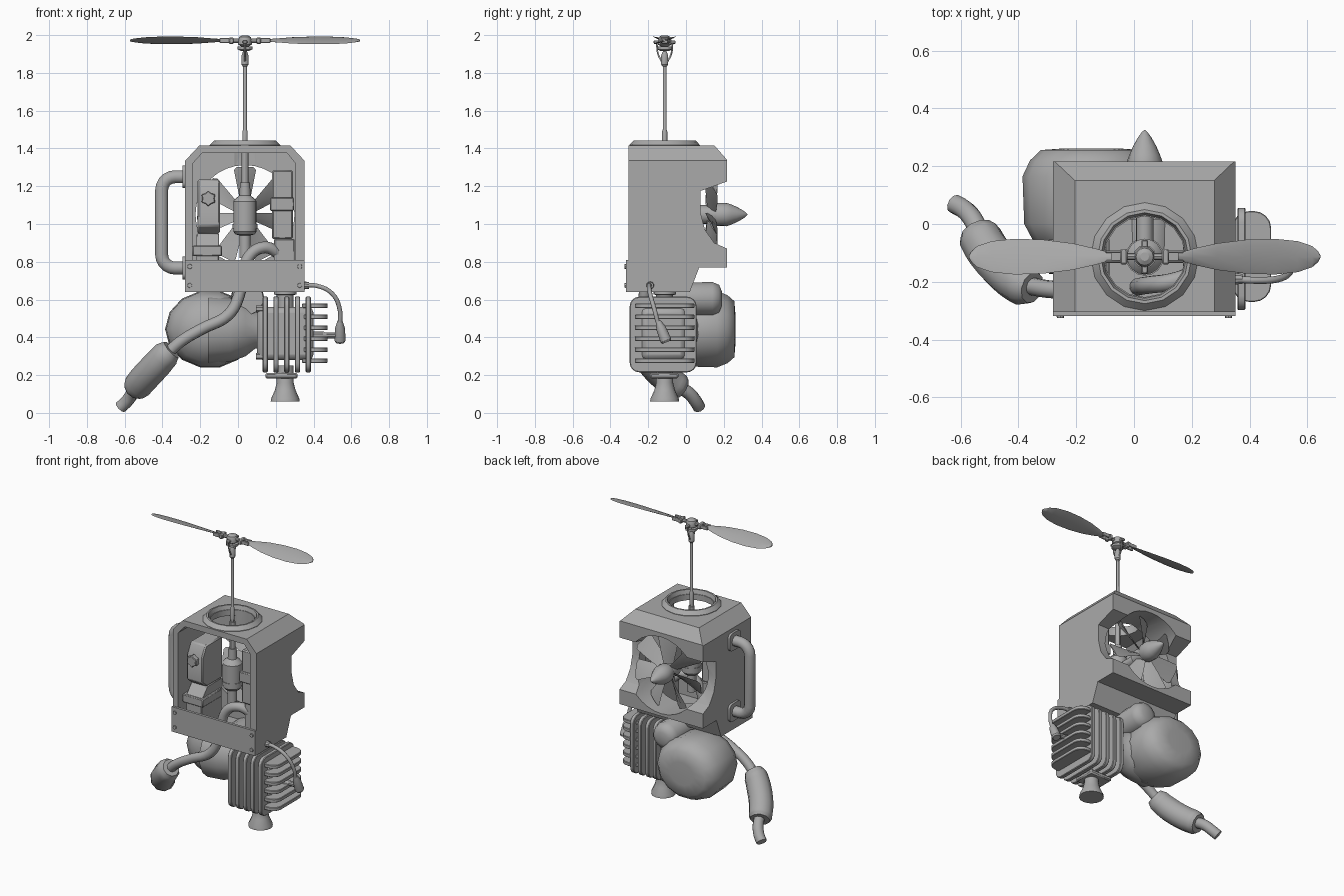
import bpy, bmesh, math
from mathutils import Vector, Matrix

if "Cube" in bpy.data.objects:
    bpy.data.objects.remove(bpy.data.objects["Cube"])

GREY = bpy.data.materials.new("plain grey")
GREY.diffuse_color = (0.4, 0.4, 0.4, 1)
GREY.use_nodes = True
GREY.node_tree.nodes["Principled BSDF"].inputs["Base Color"].default_value = GREY.diffuse_color
CX, CY, FZ = 0.037, -0.113, 1.05          # rotor axis and fan height


def shade(ob, angle):
    bpy.ops.object.select_all(action='DESELECT')
    ob.select_set(True)
    bpy.context.view_layer.objects.active = ob
    bpy.ops.object.shade_smooth_by_angle(angle=math.radians(angle))


def finish(name, bm, bevel=0, angle=30, seg=1):
    bmesh.ops.recalc_face_normals(bm, faces=bm.faces)
    me = bpy.data.meshes.new(name)
    bm.to_mesh(me)
    bm.free()
    ob = bpy.data.objects.new(name, me)
    bpy.context.collection.objects.link(ob)
    me.materials.append(GREY)
    shade(ob, angle)
    if bevel:
        m = ob.modifiers.new("bevel", 'BEVEL')
        m.width, m.segments = bevel, seg
    return ob


def box(name, x, y, z, bevel=0, seg=1):
    bm = bmesh.new()
    bmesh.ops.create_cube(bm, size=1)
    for v in bm.verts:
        v.co = [a + (b - a) * (c + .5) for (a, b), c in zip((x, y, z), v.co)]
    return finish(name, bm, bevel, seg=seg)


def prism(name, pts, axis, lo, hi, bevel=0):
    """Extrude a 2D outline along one axis."""
    bm = bmesh.new()
    place = {'x': lambda p, d: (d, p[0], p[1]), 'y': lambda p, d: (p[0], d, p[1]),
             'z': lambda p, d: (p[0], p[1], d)}[axis]
    f = bm.faces.new([bm.verts.new(place(p, lo)) for p in pts])
    ext = bmesh.ops.extrude_face_region(bm, geom=[f])
    move = Vector(place((0, 0), hi - lo))
    bmesh.ops.translate(bm, vec=move, verts=[v for v in ext['geom'] if isinstance(v, bmesh.types.BMVert)])
    return finish(name, bm, bevel)


def rounded(a, b, c, d, r, n=4):
    """Rounded rectangle outline between (a, c) and (b, d)."""
    out = []
    for k, (u, v) in enumerate(((b - r, d - r), (a + r, d - r), (a + r, c + r), (b - r, c + r))):
        for i in range(n + 1):
            t = math.pi / 2 * (k + i / n)
            out.append((u + r * math.cos(t), v + r * math.sin(t)))
    return out


def skin(bm, rings):
    for a, b in zip(rings, rings[1:]):
        for i in range(len(a)):
            j = (i + 1) % len(a)
            bm.faces.new((a[i], a[j], b[j], b[i]))
    bm.faces.new(rings[0])
    bm.faces.new(rings[-1])


def lathe(name, prof, loc, axis='z', n=16, scale=(1, 1, 1), angle=30):
    """Spin (height, radius) pairs around an axis."""
    bm = bmesh.new()
    skin(bm, [[bm.verts.new((r * math.cos(2 * math.pi * i / n), r * math.sin(2 * math.pi * i / n), h))
               for i in range(n)] for h, r in prof])
    d = Vector({'x': (1, 0, 0), 'y': (0, 1, 0), 'z': (0, 0, 1)}.get(axis, axis))
    rot = Vector((0, 0, 1)).rotation_difference(d).to_matrix().to_4x4()
    bm.transform(Matrix.Translation(loc) @ Matrix.Diagonal((*scale, 1)) @ rot)
    return finish(name, bm, angle=angle)


def tube(name, pts, r, radii=None, res=5, sides=3, kind='BEZIER'):
    cu = bpy.data.curves.new(name, 'CURVE')
    cu.dimensions, cu.bevel_depth, cu.bevel_resolution = '3D', r, sides
    cu.use_fill_caps, cu.resolution_u = True, res
    sp = cu.splines.new(kind)
    knots = sp.bezier_points if kind == 'BEZIER' else sp.points
    knots.add(len(pts) - 1)
    for i, (p, c) in enumerate(zip(knots, pts)):
        if kind == 'BEZIER':
            p.co, p.handle_left_type, p.handle_right_type = c, 'AUTO', 'AUTO'
        else:
            p.co = (*c, 1)
        p.radius = radii[i] if radii else 1
    if kind == 'POLY':
        sp.use_smooth = True
    ob = bpy.data.objects.new(name, cu)
    bpy.context.collection.objects.link(ob)
    cu.materials.append(GREY)


def boolean(ob, cutter, op='DIFFERENCE'):
    m = ob.modifiers.new("cut", 'BOOLEAN')
    m.object, m.operation, m.solver = cutter, op, 'EXACT'
    bpy.context.view_layer.objects.active = ob
    bpy.ops.object.modifier_apply(modifier=m.name)
    bpy.data.objects.remove(cutter)


# housing: front outline crossed with side outline, then hollowed
shell = prism("housing", [(-.28, .64), (.352, .64), (.352, 1.335), (.278, 1.415), (-.205, 1.415), (-.28, 1.335)],
              'y', -.304, .22)
side = prism("side_cutter", [(-.4, .6), (.005, .6), (.02, .64), (.07, .77), (.217, .77), (.217, .87), (.15, .9),
                             (.1, .97), (.077, 1.06), (.077, 1.175), (.217, 1.225), (.217, 1.34), (.15, 1.416),
                             (.1, 1.5), (-.4, 1.5)], 'x', -.5, .5)
cavity = prism("cavity_cutter", [(-.24, .67), (.305, .67), (.305, 1.32), (.26, 1.375), (-.19, 1.375), (-.24, 1.32)],
               'y', -.4, .015)
boolean(shell, side, 'INTERSECT')
boolean(shell, cavity)
boolean(shell, lathe("fan_hole_cutter", [(-.1, .262), (.4, .262)], (CX, 0, FZ), 'y', 32))
boolean(shell, lathe("roof_hole_cutter", [(1.3, .14), (1.6, .14)], (CX, CY, 0), 'z', 16))
shade(shell, 25)
collar = lathe("roof_collar", [(1.405, .187), (1.418, .187), (1.443, .163)], (CX, CY, 0), 'z', 16)
boolean(collar, lathe("collar_hole_cutter", [(1.39, .137), (1.46, .157)], (CX, CY, 0), 'z', 16))
shade(collar, 25)

# front panel with screws
box("front_panel", (-.28, .352), (-.318, -.3), (.64, .81))
for x in (-.255, .327):
    for z in (.675, .775):
        lathe("panel_screw", [(-.325, .012), (-.31, .014)], (x, 0, z), 'y', 8)

# carry handle: straight runs with round corners
bend = [(-.334 - .07 * math.sin(t * math.pi / 10), CY, .07 * math.cos(t * math.pi / 10)) for t in range(6)]
path = [(-.27, CY, 1.25)] + [(x, y, 1.18 + z) for x, y, z in bend]
path += [(x, y, .837 - z) for x, y, z in reversed(bend)] + [(-.27, CY, .767)]
tube("handle", path, .036, kind='POLY')
for z in (1.25, .767):
    prism("handle_flange", rounded(CY - .06, CY + .06, z - .06, z + .06, .03), 'x', -.295, -.275)

# main shaft and gearbox
lathe("rotor_shaft", [(1.1, .018), (1.4, .018), (1.401, .014), (1.49, .014), (1.5, .010), (1.96, .010)],
      (CX, CY, 0), 'z', 12)
lathe("gearbox", [(.82, .03), (.94, .03), (.945, .05), (.96, .062), (1.12, .062), (1.135, .05), (1.15, .03),
                  (1.22, .026)], (CX, CY, 0), 'z', 16)
lathe("gearbox_band", [(.975, .066), (1.0, .066)], (CX, CY, 0), 'z', 16)
lathe("fan_shaft", [(CY, .03), (.07, .03), (.075, .05), (.165, .05)], (CX, 0, FZ), 'y', 16)

# rear fan
lathe("fan_spinner", [(.155, .056), (.165, .061), (.215, .062), (.24, .053), (.27, .04), (.3, .023), (.318, .01),
                      (.325, .002)], (CX, 0, FZ), 'y', 16, angle=50)
for k in range(7):
    bm = bmesh.new()
    rows = []
    for r, w, pitch in ((.04, .03, 50), (.14, .05, 38), (.235, .066, 28), (.252, .05, 26)):
        c, s = math.cos(math.radians(pitch)), math.sin(math.radians(pitch))
        rows.append([bm.verts.new((w * u * c - t * s, w * u * s + t * c, r))
                     for u, t in ((-1, 0), (0, .005), (1, 0), (0, -.005))])
    skin(bm, rows)
    bm.transform(Matrix.Translation((CX, .135, FZ)) @ Matrix.Rotation(2 * math.pi * k / 7, 4, 'Y'))
    finish("fan_blade", bm)

# top rotor: hub, linkage, clamps and two blades
lathe("rotor_hub", [(1.94, .02), (1.95, .036), (1.975, .036), (1.99, .03), (1.999, .015)], (CX, CY, 0), 'z', 12)
lathe("swash_plate", [(1.915, .02), (1.925, .04), (1.94, .04)], (CX, CY, 0), 'z', 12)
lathe("shaft_collar", [(1.835, .012), (1.845, .019), (1.89, .019), (1.91, .012)], (CX, CY, 0), 'z', 12)
box("rocker_bar", (CX - .012, CX + .012), (CY - .058, CY + .058), (1.955, 1.972), .004)
for s in (-1, 1):
    tube("link_rod", [(CX, CY + s * .015, 1.86), (CX, CY + s * .035, 1.9), (CX, CY + s * .042, 1.96)], .005, sides=1)
    lathe("rotor_arm", [(.02, .012), (.085, .012)], (CX, CY, 1.97), (s, 0, 0), 8)
    xs = sorted((CX + s * .06, CX + s * .085))
    box("arm_clamp", xs, (CY - .027, CY + .027), (1.953, 1.987), .005)
    for d in (-1, 1):
        ys = sorted((CY + d * .012, CY + d * .022))
        box("blade_fork", sorted((CX + s * .08, CX + s * .135)), ys, (1.958, 1.984), .003)
    bm = bmesh.new()
    rows = []
    for r, w, pitch in ((.115, .013, 20), (.17, .03, 20), (.25, .049, 20), (.35, .062, 19), (.45, .065, 18),
                        (.53, .056, 17), (.58, .038, 16), (.6, .02, 16), (.608, .005, 16)):
        p = math.radians(pitch)
        rows.append([])
        for i in range(8):
            a = 2 * math.pi * i / 8
            y, z = w * math.cos(a), .005 * math.sin(a)
            rows[-1].append(bm.verts.new((r, y * math.cos(p) - z * math.sin(p), y * math.sin(p) + z * math.cos(p))))
    skin(bm, rows)
    bm.transform(Matrix.Translation((CX, CY, 1.972)) @ Matrix.Rotation(0 if s > 0 else math.pi, 4, 'Z'))
    finish("rotor_blade", bm, angle=60)

# fuel canister on the left inside, with a lobed cap
prism("canister", [(-.25, .99), (-.25, 1.16), (-.21, 1.235), (-.03, 1.235), (-.03, .95), (-.2, .95)],
      'x', -.215, -.095, .008)
prism("canister_foot", [(-.19, .95), (-.03, .95), (-.03, .67), (-.25, .67), (-.25, .88)], 'x', -.22, -.1, .006)
box("canister_bracket", (-.24, -.085), (-.26, -.05), (.83, .885), .005)
prism("canister_cap", [(-.157 + (.042 if i % 2 else .032) * math.cos(i * math.pi / 6),
                        1.135 + (.042 if i % 2 else .032) * math.sin(i * math.pi / 6)) for i in range(12)],
      'y', -.28, -.245, .004)

# control unit on the right inside
box("control_unit", (.18, .29), (-.22, -.02), (.92, 1.285), .008)
box("control_strap", (.17, .297), (-.235, -.02), (1.07, 1.14), .005)
box("control_foot", (.19, .3), (-.2, -.02), (.67, .92), .005)

# crankcase with tapering neck and starter lobe
lathe("crankcase", [(-.13, .06), (-.11, .13), (-.06, .2), (0, .232), (.165, .238), (.22, .212), (.256, .175),
                    (.262, .09)], (-.148, 0, .443), 'y', 14, (1, 1, .87), 60)
lathe("crankcase_neck", [(-.16, .18), (-.04, .17), (.04, .14), (.09, .1), (.14, .09)], (0, -.03, .44), 'x', 14,
      (1, .9, 1))
lathe("starter_lobe", [(-.1, .085), (.14, .09), (.175, .075), (.19, .04)], (.05, 0, .605), 'y', 14, angle=50)

# engine cylinder: upright fins, then level head fins
box("cylinder_core", (.1, .4), (-.24, .0), (.28, .56), .03, 2)
for i in range(5):
    x = .13 + i * .057
    prism("cylinder_fin", rounded(-.298, .056, .215, .615, .05), 'x', x, x + .028, .004)
for i in range(6):
    z = .265 + i * .058
    prism("head_fin", rounded(.34, .475, -.27, .045, .06), 'z', z, z + .024, .003)
for z in (.3, .55):
    for y in (-.22, -.02):
        lathe("cylinder_bolt", [(.095, .018), (.13, .018)], (0, y, z), 'x', 6)

# spark plug, boot and ignition lead
lathe("spark_plug", [(.38, .022), (.45, .022), (.46, .016), (.53, .016)], (0, -.115, .41), 'x', 10)
lathe("plug_boot", [(-.06, .024), (-.05, .03), (.02, .026), (.06, .014)], (.54, -.125, .43), (0, -.4, 1), 12)
tube("ignition_lead", [(.34, -.19, .675), (.42, -.195, .672), (.5, -.19, .63), (.54, -.165, .54), (.54, -.15, .48)],
     .012)
lathe("lead_grommet", [(.34, .022), (.375, .018)], (0, -.19, .675), 'x', 10)

# intake neck above and trumpet below the cylinder
lathe("upper_neck", [(.56, .045), (.625, .045), (.626, .06), (.65, .06)], (.25, CY, 0), 'z', 16)
box("lower_flange", (.145, .315), (-.19, -.04), (.182, .212), .008)
lathe("trumpet", [(.06, .077), (.075, .075), (.12, .055), (.16, .045), (.25, .045)], (.25, CY, 0), 'z', 16)

# exhaust pipe, curved silencer and tailpipe
tube("exhaust_pipe", [(.23, -.14, .7), (.235, -.15, .8), (.19, -.18, .86), (.13, -.2, .875), (.06, -.21, .83),
                      (.025, -.215, .73), (.005, -.22, .62), (-.05, -.23, .52), (-.19, -.23, .445),
                      (-.3, -.225, .38), (-.38, -.21, .31)], .031)
tube("silencer", [(-.352, -.22, .335), (-.38, -.21, .31), (-.43, -.175, .255), (-.5, -.1, .18),
                  (-.533, -.045, .14), (-.543, -.025, .126)], .078, (.72, .95, 1, 1, .97, .8), 3)
tube("tailpipe", [(-.53, -.04, .14), (-.56, .02, .1), (-.59, .052, .06), (-.622, .07, .03)], .034)
